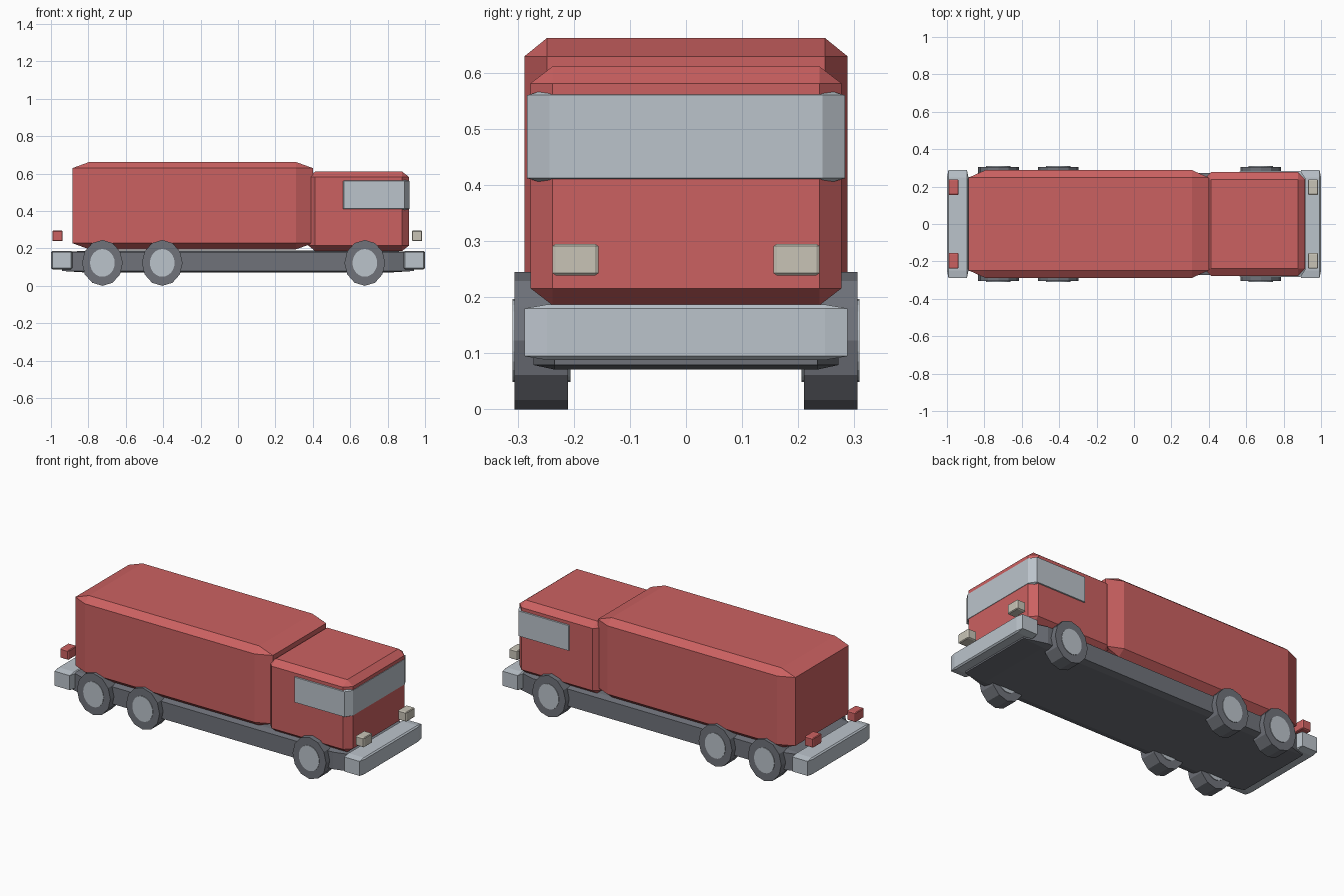
import bpy, bmesh, math
from mathutils import Matrix, Vector

old = bpy.data.objects.get("Cube")
if old:
    bpy.data.objects.remove(old, do_unlink=True)


def material(name, rgb):
    m = bpy.data.materials.new(name)
    m.use_nodes = True
    m.diffuse_color = (*rgb, 1)
    m.node_tree.nodes["Principled BSDF"].inputs["Base Color"].default_value = (*rgb, 1)
    return m


RED = material("red paint", (0.60, 0.12, 0.12))
GLASS = material("pale blue grey", (0.50, 0.55, 0.60))
DARK = material("dark grey", (0.16, 0.17, 0.195))
CREAM = material("cream lamp", (0.58, 0.55, 0.47))


def finish(bm, name, mat):
    bmesh.ops.recalc_face_normals(bm, faces=bm.faces)
    me = bpy.data.meshes.new(name)
    bm.to_mesh(me)
    bm.free()
    me.materials.append(mat)
    ob = bpy.data.objects.new(name, me)
    bpy.context.scene.collection.objects.link(ob)
    return ob


def block(name, mat, x, y, z, bevel=0.07):
    """Box between limits, chamfered in proportion to its size."""
    bm = bmesh.new()
    bmesh.ops.create_cube(bm, size=1)
    bmesh.ops.bevel(bm, geom=bm.edges[:], offset=bevel, offset_type='OFFSET',
                    segments=1, affect='EDGES')
    limits = (x, y, z)
    bmesh.ops.scale(bm, verts=bm.verts, vec=Vector([b - a for a, b in limits]))
    bmesh.ops.translate(bm, verts=bm.verts, vec=Vector([(a + b) / 2 for a, b in limits]))
    return finish(bm, name, mat)


def disc(name, mat, sides, rx, rz, x, z, y0, y1):
    """Slightly oval cylinder lying along y."""
    bm = bmesh.new()
    bmesh.ops.create_cone(bm, cap_ends=True, segments=sides, radius1=1, radius2=1, depth=1)
    bm.transform(Matrix.Translation((x, (y0 + y1) / 2, z))
                 @ Matrix.Diagonal((rx, y1 - y0, rz, 1))
                 @ Matrix.Rotation(math.pi / 2, 4, 'X'))
    return finish(bm, name, mat)


# Main bodies
block("cargo_body", RED, (-0.885, 0.40), (-0.288, 0.288), (0.195, 0.662))
block("cab", RED, (0.375, 0.915), (-0.277, 0.277), (0.186, 0.611))
block("cab_window_band", GLASS, (0.54, 0.917), (-0.283, 0.283), (0.40, 0.572))
block("chassis", DARK, (-0.94, 0.94), (-0.272, 0.272), (0.071, 0.188))

# Bumpers
block("front_bumper", GLASS, (0.885, 1.0), (-0.288, 0.288), (0.088, 0.187))
block("rear_bumper", GLASS, (-1.0, -0.885), (-0.288, 0.288), (0.088, 0.187))

# Lamps and wheels on both sides
for side, s in (("left", 1), ("right", -1)):
    span = sorted((s * 0.156, s * 0.238))
    block(side + "_headlight", CREAM, (0.93, 0.985), span, (0.239, 0.295))
    block(side + "_taillight", RED, (-0.993, -0.937), span, (0.239, 0.295))
    for axle, x in (("front", 0.678), ("middle", -0.405), ("rear", -0.725)):
        tyre = sorted((s * 0.21, s * 0.306))
        hub = sorted((s * 0.206, s * 0.309))
        disc(f"{side}_{axle}_tyre", DARK, 12, 0.109, 0.1225, x, 0.1225, *tyre)
        disc(f"{side}_{axle}_hub", GLASS, 24, 0.066, 0.074, x, 0.1225, *hub)
